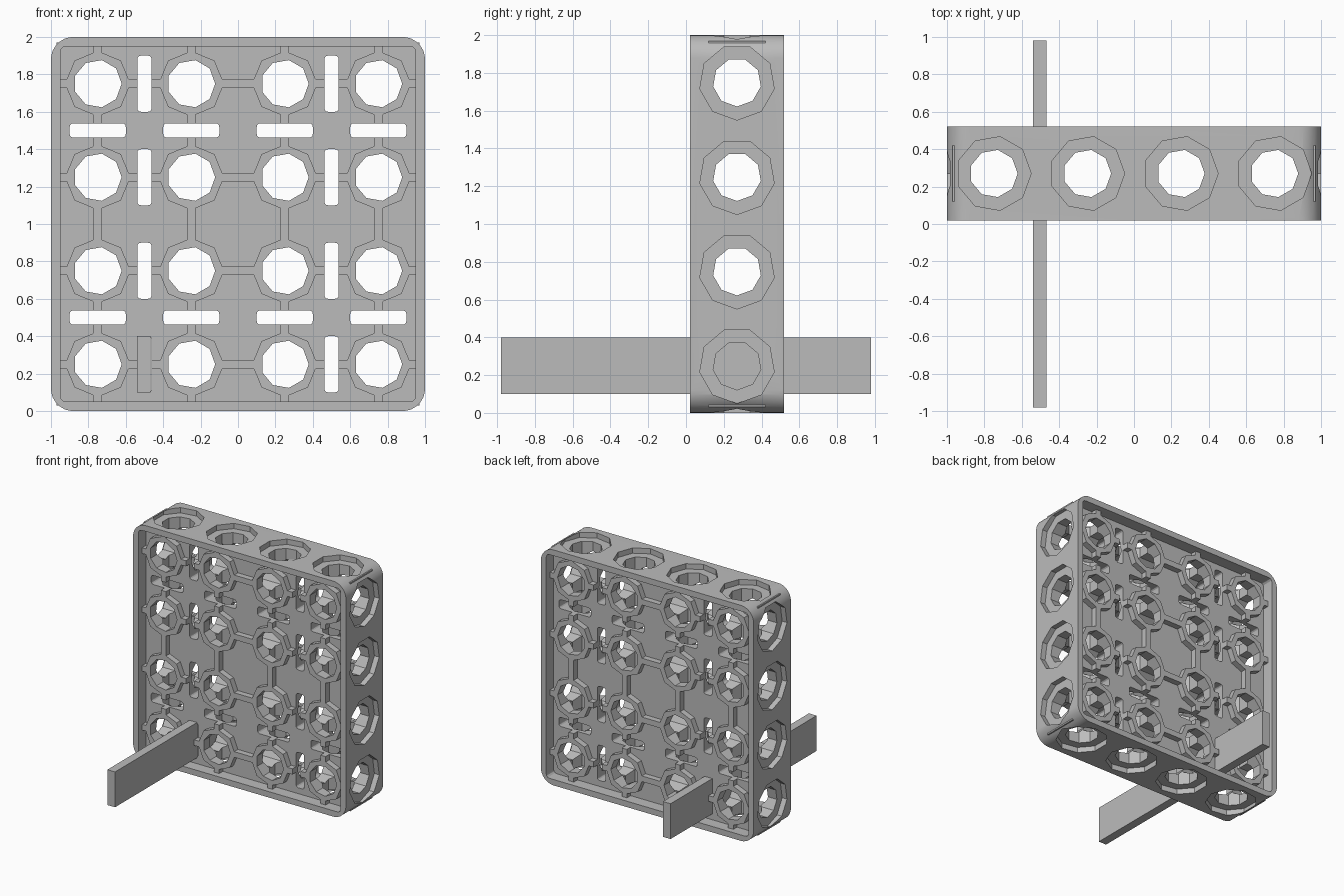
import bpy, bmesh, math
from mathutils import Vector

cube = bpy.data.objects.get("Cube")
if cube:
    bpy.data.objects.remove(cube, do_unlink=True)

MID = 0.27                      # depth centre of the block
HALF = 0.25                     # half of the block depth
GRID = (-0.75, -0.25, 0.25, 0.75)

grey = bpy.data.materials.new("plain grey")
grey.use_nodes = True
colour = (0.5, 0.5, 0.5, 1)
grey.diffuse_color = colour
grey.node_tree.nodes["Principled BSDF"].inputs["Base Color"].default_value = colour


def ngon(u, v, r, n, turn=0.0):
    return [(u + r * math.cos(turn + math.tau * i / n),
             v + r * math.sin(turn + math.tau * i / n)) for i in range(n)]


def rounded(u, v, w, h, r, seg):
    """Rounded rectangle outline, half sizes w and h."""
    pts = []
    for k, (su, sv) in enumerate(((1, 1), (-1, 1), (-1, -1), (1, -1))):
        for i in range(seg + 1):
            a = math.pi / 2 * (k + i / seg)
            pts.append((u + su * (w - r) + r * math.cos(a),
                        v + sv * (h - r) + r * math.sin(a)))
    return pts


def box(u, v, w, h):
    return [(u - w, v - h), (u + w, v - h), (u + w, v + h), (u - w, v + h)]


PLACE = {"x": lambda u, v, t: Vector((t, u, v)),
         "y": lambda u, v, t: Vector((u, t, v)),
         "z": lambda u, v, t: Vector((u, v, t))}


def prism(bm, pts, axis, lo, hi):
    ends = [[bm.verts.new(PLACE[axis](u, v, t)) for u, v in pts] for t in (lo, hi)]
    bm.faces.new(ends[0])
    bm.faces.new(ends[1][::-1])
    n = len(pts)
    for i in range(n):
        j = (i + 1) % n
        bm.faces.new((ends[0][i], ends[1][i], ends[1][j], ends[0][j]))


def make(name, bm):
    bmesh.ops.recalc_face_normals(bm, faces=bm.faces)
    mesh = bpy.data.meshes.new(name)
    bm.to_mesh(mesh)
    bm.free()
    obj = bpy.data.objects.new(name, mesh)
    bpy.context.collection.objects.link(obj)
    mesh.materials.append(grey)
    return obj


def combine(target, tool, operation):
    """Apply one boolean and discard the tool."""
    mod = target.modifiers.new("cut", "BOOLEAN")
    mod.object, mod.operation = tool, operation
    mod.solver, mod.use_self = "EXACT", True
    tool.hide_render = True
    graph = bpy.context.evaluated_depsgraph_get()
    mesh = bpy.data.meshes.new_from_object(target.evaluated_get(graph))
    target.modifiers.clear()
    target.data = mesh
    bpy.data.objects.remove(tool, do_unlink=True)


# Outer rim, open front and back
bm = bmesh.new()
prism(bm, rounded(0, 1, 1, 1, 0.12, 8), "y", MID - HALF, MID + HALF)
block = make("lattice_block", bm)
bm = bmesh.new()
prism(bm, rounded(0, 1, 0.95, 0.95, 0.03, 3), "y", MID - 0.4, MID + 0.4)
combine(block, make("rim_cutter", bm), "DIFFERENCE")

# Middle slab with raised rings and ribs on both sides
bm = bmesh.new()
prism(bm, box(0, 1, 0.97, 0.97), "y", MID - 0.15, MID + 0.15)
for a in GRID:
    prism(bm, box(a, 1, 0.024, 0.97), "y", MID - 0.2, MID + 0.2)
    prism(bm, box(0, 1 + a, 0.97, 0.024), "y", MID - 0.2, MID + 0.2)
    for b in GRID:
        prism(bm, ngon(a, 1 + b, 0.175, 8), "y", MID - 0.2, MID + 0.2)
combine(block, make("slab_and_rings", bm), "UNION")

# Through holes, slots and the wide hole mouths on the four edges
bm = bmesh.new()
for a in GRID:
    for b in GRID:
        prism(bm, ngon(a, 1 + b, 0.128, 9), "y", MID - 0.4, MID + 0.4)
    prism(bm, ngon(a, MID, 0.128, 9), "z", -0.2, 2.2)
    prism(bm, ngon(MID, 1 + a, 0.128, 9, -math.pi / 2), "x", -1.2, 1.2)
    for lo, hi in ((-1.2, -0.955), (0.955, 1.2)):
        prism(bm, ngon(a, MID, 0.2, 9), "z", 1 + lo, 1 + hi)
        prism(bm, ngon(MID, 1 + a, 0.2, 9, -math.pi / 2), "x", lo, hi)
    for s in (-0.5, 0.5):
        prism(bm, rounded(s, 1 + a, 0.0385, 0.15, 0.02, 3), "y", MID - 0.4, MID + 0.4)
        prism(bm, rounded(a, 1 + s, 0.15, 0.0385, 0.02, 3), "y", MID - 0.4, MID + 0.4)
combine(block, make("hole_cutter", bm), "DIFFERENCE")

# Flat bar pushed through one slot
bm = bmesh.new()
prism(bm, box(-0.505, 0.25, 0.036, 0.15), "y", -0.98, 0.98)
make("flat_bar", bm)

# Smooth the rounded corners only
bpy.ops.object.select_all(action="DESELECT")
block.select_set(True)
bpy.context.view_layer.objects.active = block
bpy.ops.object.shade_smooth_by_angle(angle=math.radians(25))
